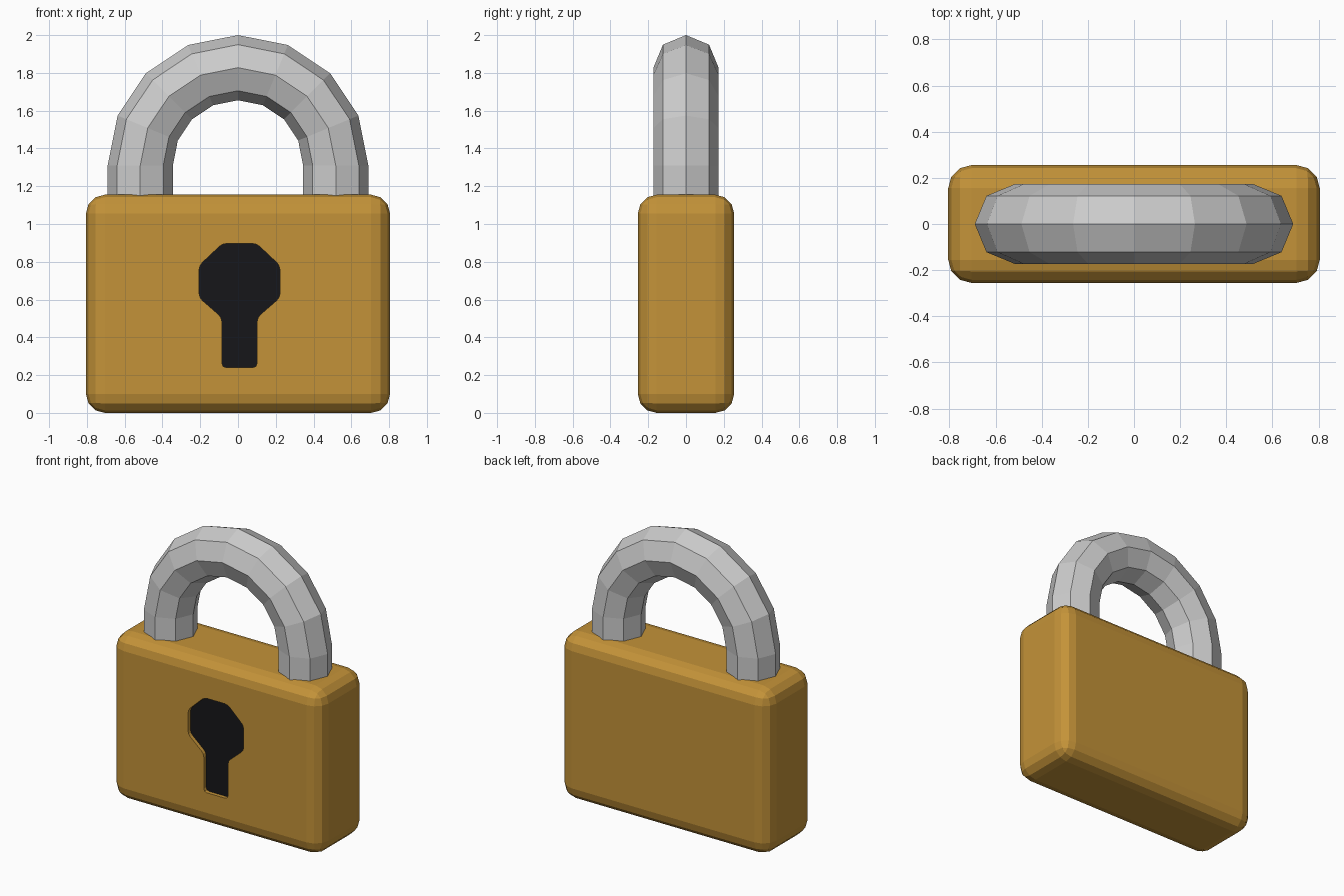
import bpy, bmesh, math
from mathutils import Vector

if "Cube" in bpy.data.objects:
    bpy.data.objects.remove(bpy.data.objects["Cube"])


def material(name, rgb):
    m = bpy.data.materials.new(name)
    m.diffuse_color = (*rgb, 1)
    m.use_nodes = True
    m.node_tree.nodes["Principled BSDF"].inputs["Base Color"].default_value = m.diffuse_color
    return m


def add_object(name, bm, mat=None):
    bmesh.ops.recalc_face_normals(bm, faces=bm.faces)
    me = bpy.data.meshes.new(name)
    bm.to_mesh(me)
    bm.free()
    ob = bpy.data.objects.new(name, me)
    bpy.context.collection.objects.link(ob)
    if mat:
        me.materials.append(mat)
    return ob


brass = material("brass", (0.55, 0.29, 0.04))
black = material("black", (0.008, 0.008, 0.01))

# Body: rounded box
W, D, H = 1.61, 0.51, 1.155
bm = bmesh.new()
bmesh.ops.create_cube(bm, size=1)
for v in bm.verts:
    v.co = Vector((v.co.x * W, v.co.y * D, (v.co.z + 0.5) * H))
bmesh.ops.bevel(bm, geom=bm.edges[:], offset=0.1, segments=3, profile=0.5, affect='EDGES')
body = add_object("body", bm, brass)

# Keyhole outline: half profile mirrored about its centre line
KX = 0.008
half = [(0.09, 0.897), (0.214, 0.78), (0.214, 0.61), (0.093, 0.505), (0.093, 0.24)]
outline = half + [(-x, z) for x, z in reversed(half)]


def keyhole_prism(name, y_front, y_back, mat=None):
    bm = bmesh.new()
    face = bm.faces.new([bm.verts.new((KX + x, y_front, z)) for x, z in outline])
    ext = bmesh.ops.extrude_face_region(bm, geom=[face])
    for v in ext["geom"]:
        if isinstance(v, bmesh.types.BMVert):
            v.co.y = y_back
    # Soften the corners running through the depth
    corners = [e for e in bm.edges if abs(e.verts[0].co.y - e.verts[1].co.y) > 1e-4]
    bmesh.ops.bevel(bm, geom=corners, offset=0.022, segments=2, profile=0.5, affect='EDGES')
    return add_object(name, bm, mat)


# Shallow recess cut into the front
FLOOR = -D / 2 + 0.03
cutter = keyhole_prism("keyhole_cutter", -D / 2 - 0.1, FLOOR)
cutter.hide_render = True
cutter.hide_set(True)
cut = body.modifiers.new("keyhole_recess", 'BOOLEAN')
cut.operation = 'DIFFERENCE'
cut.solver = 'EXACT'
cut.object = cutter

# Dark plate on the recess floor
keyhole_prism("keyhole", FLOOR - 0.004, FLOOR + 0.02, black)

# Shackle: octagonal tube swept along an eight-step half circle with straight legs
R, r, ZC, SIDES = 0.5175, 0.1725, 1.31, 8
path = [(0, 1.05)] + [(math.pi * i / 8, ZC) for i in range(9)] + [(math.pi, 1.05)]
bm = bmesh.new()
rings = []
for a, zc in path:
    ring = []
    for k in range(SIDES):
        t = math.tau * k / SIDES
        d = R + r * math.cos(t)
        ring.append(bm.verts.new((d * math.cos(a), r * math.sin(t), zc + d * math.sin(a))))
    rings.append(ring)
for p, q in zip(rings, rings[1:]):
    for k in range(SIDES):
        n = (k + 1) % SIDES
        bm.faces.new((p[k], p[n], q[n], q[k]))
bm.faces.new(rings[0])
bm.faces.new(rings[-1])
add_object("shackle", bm)
